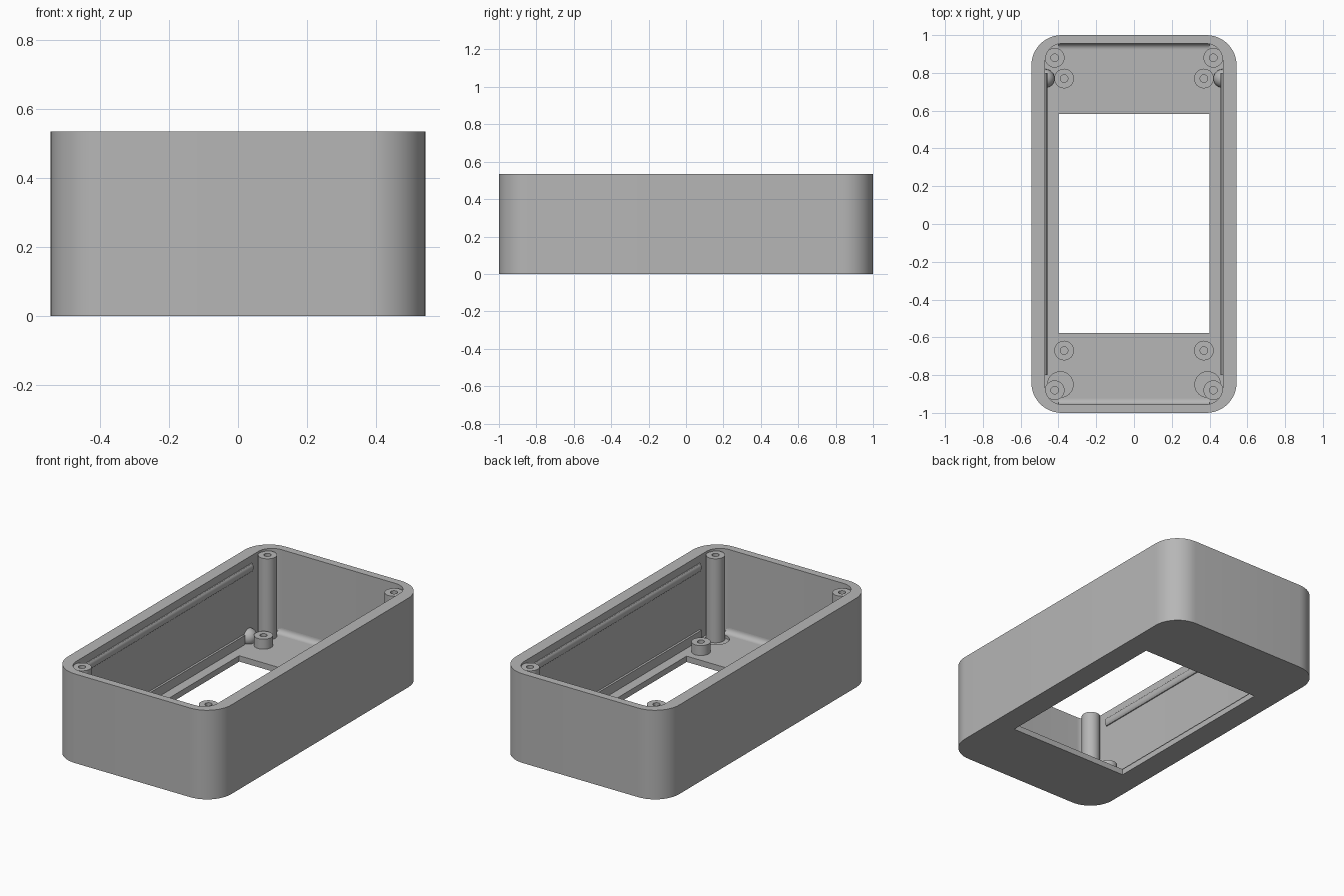
import bpy, bmesh, math

if "Cube" in bpy.data.objects:
    bpy.data.objects.remove(bpy.data.objects["Cube"], do_unlink=True)

HX, HY, H = 0.543, 1.0, 0.535      # outer half sizes and height
IX, IY = 0.47, 0.955               # cavity half sizes
FLOOR = 0.035

grey = bpy.data.materials.new("plain grey")
grey.use_nodes = True
colour = (0.47, 0.47, 0.47, 1)
grey.diffuse_color = colour
grey.node_tree.nodes["Principled BSDF"].inputs["Base Color"].default_value = colour


def finish(name, bm):
    bmesh.ops.recalc_face_normals(bm, faces=bm.faces)
    mesh = bpy.data.meshes.new(name)
    bm.to_mesh(mesh)
    bm.free()
    mesh.materials.append(grey)
    ob = bpy.data.objects.new(name, mesh)
    bpy.context.collection.objects.link(ob)
    return ob


def smooth(ob):
    bpy.ops.object.select_all(action='DESELECT')
    ob.select_set(True)
    bpy.context.view_layer.objects.active = ob
    bpy.ops.object.shade_smooth_by_angle(angle=math.radians(30))


def prism(name, points, offset):
    """Extrude a closed 3D outline along an offset."""
    bm = bmesh.new()
    face = bm.faces.new([bm.verts.new(p) for p in points])
    out = bmesh.ops.extrude_face_region(bm, geom=[face])
    verts = [g for g in out["geom"] if isinstance(g, bmesh.types.BMVert)]
    bmesh.ops.translate(bm, vec=offset, verts=verts)
    return finish(name, bm)


def rounded_block(name, hx, hy, r, z0, z1, steps=12):
    pts = []
    for q, (sx, sy) in enumerate([(1, 1), (-1, 1), (-1, -1), (1, -1)]):
        for i in range(steps + 1):
            a = math.pi / 2 * (q + i / steps)
            pts.append((sx * (hx - r) + r * math.cos(a),
                        sy * (hy - r) + r * math.sin(a), z0))
    return prism(name, pts, (0, 0, z1 - z0))


def box(name, x0, x1, y0, y1, z0, z1):
    return prism(name, [(x0, y0, z0), (x1, y0, z0), (x1, y1, z0), (x0, y1, z0)],
                 (0, 0, z1 - z0))


def disc(name, x, y, r, z0, z1, n=32):
    pts = [(x + r * math.cos(math.tau * i / n), y + r * math.sin(math.tau * i / n), z0)
           for i in range(n)]
    return prism(name, pts, (0, 0, z1 - z0))


def cut(ob, cutter):
    cutter.hide_render = True
    bpy.ops.object.select_all(action='DESELECT')
    ob.select_set(True)
    bpy.context.view_layer.objects.active = ob
    mod = ob.modifiers.new("cut", 'BOOLEAN')
    mod.operation, mod.solver, mod.object = 'DIFFERENCE', 'EXACT', cutter
    bpy.ops.object.modifier_apply(modifier=mod.name)
    bpy.data.objects.remove(cutter, do_unlink=True)


def screw_post(name, x, y, z0, z1, r=0.052, hole=0.02):
    post = disc(name, x, y, r, z0, z1)
    cut(post, disc("hole_cutter", x, y, hole, max(z1 - 0.12, z0 + 0.01), z1 + 0.1))
    smooth(post)


# Open case with a window in its floor
case = rounded_block("case_shell", HX, HY, 0.16, 0, H)
cut(case, rounded_block("cavity_cutter", IX, IY, 0.09, FLOOR, H + 0.1))
cut(case, box("window_cutter", -0.4, 0.4, -0.577, 0.583, -0.1, 0.2))
for s in (-1, 1):
    cut(case, disc("recess_cutter", s * 0.39, -0.85, 0.068, 0.018, 0.2))
smooth(case)

for s, side in ((-1, "right"), (1, "left")):
    # Tall corner posts and short board standoffs
    for y, end in ((-0.88, "front"), (0.88, "back")):
        screw_post(f"{end}_{side}_corner_post", s * 0.42, y, 0.015, 0.522)
    for y, end in ((-0.67, "front"), (0.77, "back")):
        screw_post(f"{end}_{side}_standoff", s * 0.37, y, 0.02, 0.095)

    # Low rail and upper snap bead along the long wall
    x0, x1 = sorted((s * 0.457, s * 0.48))
    box(f"{side}_floor_rail", x0, x1, -0.8, 0.72, 0.02, 0.09)
    arc = [(s * (IX - 0.013 * math.sin(a)), -0.8, 0.465 - 0.025 * math.cos(a))
           for a in [math.pi * i / 8 for i in range(9)]]
    arc += [(s * 0.48, -0.8, 0.49), (s * 0.48, -0.8, 0.44)]
    smooth(prism(f"{side}_snap_bead", arc, (0, 1.6, 0)))

    # Rounded boss against the wall
    bm = bmesh.new()
    bmesh.ops.create_uvsphere(bm, u_segments=24, v_segments=12, radius=0.05)
    bmesh.ops.translate(bm, vec=(s * IX, 0.77, 0.06), verts=bm.verts)
    smooth(finish(f"{side}_wall_boss", bm))

    # Concave fillet between the floor and the short wall
    r = 0.03
    y, z = IY - r, FLOOR + r
    curve = [(-0.4, s * (y + r * math.sin(a)), z - r * math.cos(a))
             for a in [math.pi / 2 * i / 8 for i in range(9)]]
    curve += [(-0.4, s * (IY + 0.01), z), (-0.4, s * (IY + 0.01), FLOOR - 0.01),
              (-0.4, s * y, FLOOR - 0.01)]
    end = "back" if s > 0 else "front"
    smooth(prism(f"{end}_floor_fillet", curve, (0.8, 0, 0)))
